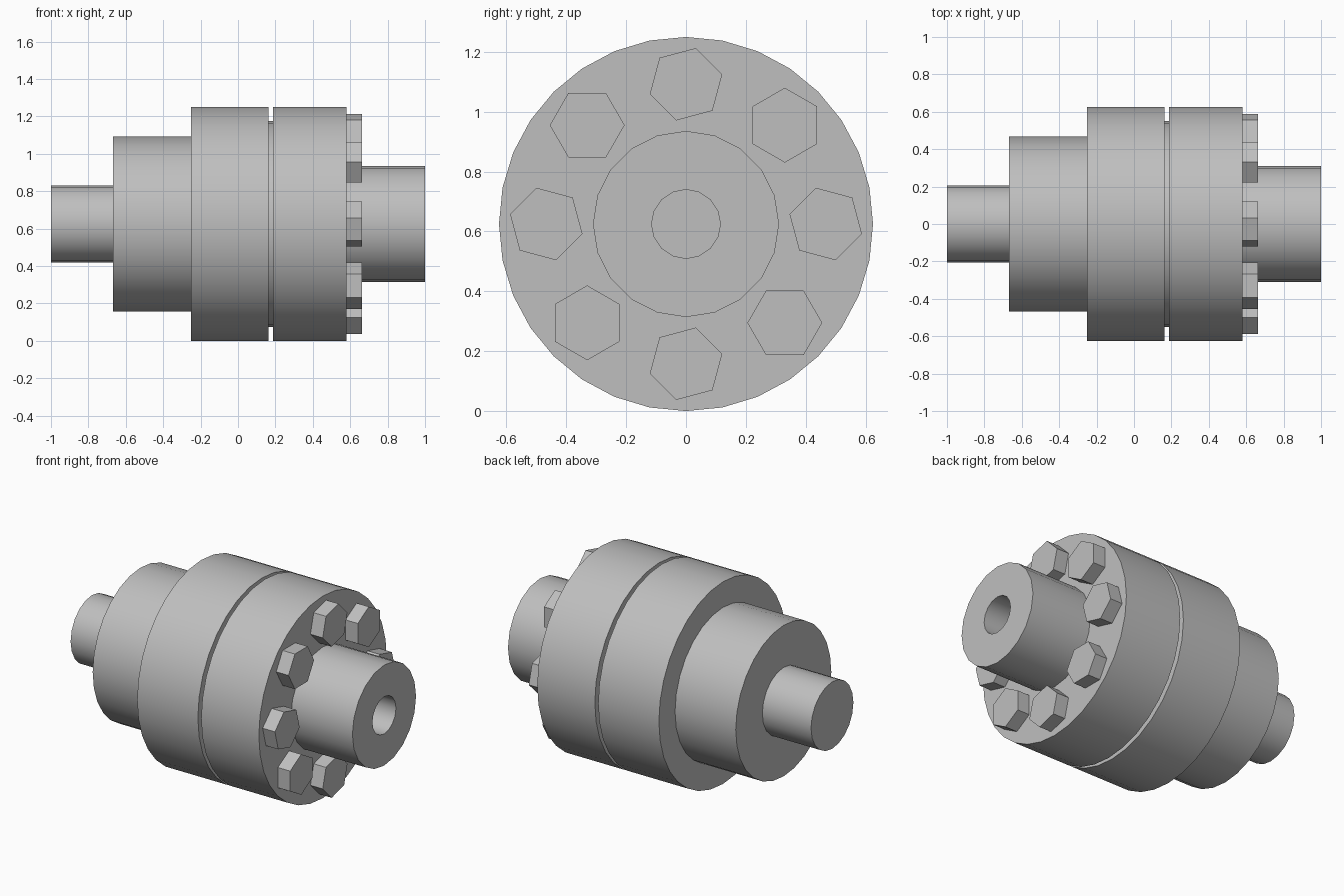
import bpy
import bmesh
from math import cos, sin, pi, radians

if "Cube" in bpy.data.objects:
    bpy.data.objects.remove(bpy.data.objects["Cube"], do_unlink=True)

AXIS_Z = 0.625

steel = bpy.data.materials.new("grey steel")
steel.use_nodes = True
GREY = (0.52, 0.52, 0.52, 1.0)
steel.diffuse_color = GREY
steel.node_tree.nodes["Principled BSDF"].inputs["Base Color"].default_value = GREY


def prism(name, x0, x1, radius, sides, y=0.0, z=AXIS_Z, start=0.0):
    """Closed regular prism lying along the x axis."""
    bm = bmesh.new()
    angles = [start + 2 * pi * i / sides for i in range(sides)]
    ring = [bm.verts.new((x0, y + radius * cos(a), z + radius * sin(a))) for a in angles]
    base = bm.faces.new(ring)
    top = bmesh.ops.extrude_face_region(bm, geom=[base])["geom"]
    bmesh.ops.translate(bm, vec=(x1 - x0, 0, 0),
                        verts=[v for v in top if isinstance(v, bmesh.types.BMVert)])
    bmesh.ops.recalc_face_normals(bm, faces=bm.faces)
    mesh = bpy.data.meshes.new(name)
    bm.to_mesh(mesh)
    bm.free()
    mesh.materials.append(steel)
    obj = bpy.data.objects.new(name, mesh)
    bpy.context.collection.objects.link(obj)
    return obj


def activate(obj):
    bpy.ops.object.select_all(action="DESELECT")
    obj.select_set(True)
    bpy.context.view_layer.objects.active = obj


# Stepped bodies along the shaft axis
input_shaft = prism("input_shaft", -1.0, -0.667, 0.207, 20)
rear_hub = prism("rear_hub", -0.667, -0.252, 0.467, 28)
rear_flange = prism("rear_flange", -0.252, 0.163, 0.625, 32)
spacer = prism("spacer_ring", 0.163, 0.186, 0.55, 32)
front_flange = prism("front_flange", 0.186, 0.58, 0.625, 32)
front_hub = prism("front_hub", 0.58, 1.0, 0.311, 20)

# Bore through the front hub and its flange
cutter = prism("bore_cutter", 0.19, 1.1, 0.115, 16)
cutter.hide_render = True
for part in (front_hub, front_flange):
    activate(part)
    cut = part.modifiers.new("bore", "BOOLEAN")
    cut.operation = "DIFFERENCE"
    cut.solver = "EXACT"
    cut.object = cutter
    bpy.ops.object.modifier_apply(modifier=cut.name)
bpy.data.objects.remove(cutter, do_unlink=True)

# Smooth curved walls, crisp rims
for part in (input_shaft, rear_hub, rear_flange, spacer, front_flange, front_hub):
    activate(part)
    bpy.ops.object.shade_smooth_by_angle(angle=radians(35))

# Ring of hexagonal bolt heads, each turned with its place on the circle
BOLTS = 8
for i in range(BOLTS):
    phi = 2 * pi * i / BOLTS
    prism(f"bolt_head_{i + 1}", 0.58, 0.664, 0.125, 6,
          0.467 * cos(phi), AXIS_Z + 0.467 * sin(phi), phi + pi / 4)
